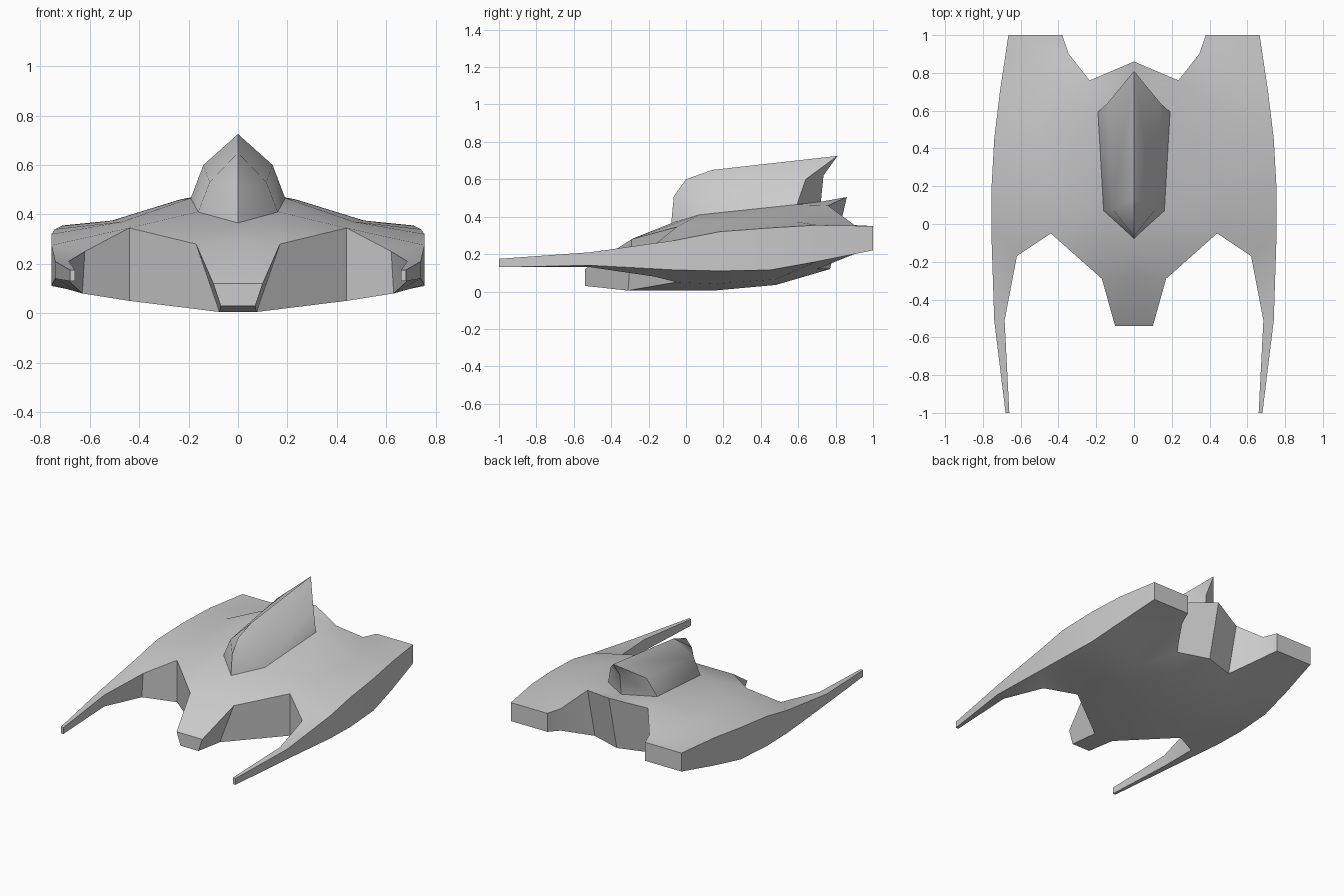
import bpy, bmesh, math
from mathutils import Vector
from mathutils.geometry import delaunay_2d_cdt

if "Cube" in bpy.data.objects:
    bpy.data.objects.remove(bpy.data.objects["Cube"])


def finish(bm, name, angle):
    """Mirror the right half across x = 0, weld it and smooth-shade it."""
    bmesh.ops.remove_doubles(bm, verts=bm.verts, dist=1e-4)
    bmesh.ops.mirror(bm, geom=bm.verts[:] + bm.edges[:] + bm.faces[:],
                     axis='X', merge_dist=1e-4)
    bmesh.ops.remove_doubles(bm, verts=bm.verts, dist=1e-4)
    bmesh.ops.recalc_face_normals(bm, faces=bm.faces)
    mesh = bpy.data.meshes.new(name)
    bm.to_mesh(mesh)
    bm.free()
    obj = bpy.data.objects.new(name, mesh)
    bpy.context.collection.objects.link(obj)
    bpy.ops.object.select_all(action='DESELECT')
    obj.select_set(True)
    bpy.context.view_layer.objects.active = obj
    bpy.ops.object.shade_smooth_by_angle(angle=math.radians(angle))
    return obj


def skin(bm, outline, inner):
    """Triangulate an outline with extra height points inside it."""
    pts = outline + inner
    flat = [Vector(p[:2]) for p in pts]
    co, _, faces, orig, _, _ = delaunay_2d_cdt(
        flat, [], [list(range(len(outline)))], 1, 1e-5)
    verts = [bm.verts.new((c.x, c.y, pts[o[0]][2])) for c, o in zip(co, orig)]
    for f in faces:
        bm.faces.new([verts[i] for i in f])


# Hull: right-half outlines, from nose round the prong and tail to the centre
top = [(0, -.54, .12), (.10, -.54, .12), (.17, -.29, .28), (.44, -.05, .345),
       (.62, -.17, .25), (.685, -.51, .21), (.66, -1, .175), (.68, -1, .175),
       (.74, -.51, .21), (.755, -.05, .275), (.755, .18, .32), (.74, .45, .34),
       (.71, .70, .355), (.665, 1, .35), (.38, 1, .35), (.345, .90, .355),
       (.235, .76, .46), (0, .86, .505)]
bottom = [(0, -.54, .03), (.07, -.54, .03), (.075, -.31, .005), (.44, -.05, .05),
          (.63, -.17, .08), (.685, -.51, .13), (.66, -1, .13), (.68, -1, .13),
          (.74, -.51, .14), (.755, -.05, .115), (.755, .18, .11), (.74, .45, .115),
          (.71, .70, .16), (.665, 1, .22), (.38, 1, .22), (.345, .90, .20),
          (.22, .70, .12), (0, .77, .12)]
top_inner = [(0, -.28, .285), (0, -.08, .365), (.165, .07, .41),
             (.195, .59, .465), (0, .72, .48), (.51, .58, .375), (.47, .2, .37)]
bottom_inner = [(0, -.31, .005), (0, .15, .005), (0, .48, .035),
                (.35, .15, .04), (.35, .48, .065)]

hull = bmesh.new()
skin(hull, top, top_inner)
skin(hull, bottom, bottom_inner)
for i in range(len(top) - 1):
    quad = (top[i], top[i + 1], bottom[i + 1], bottom[i])
    hull.faces.new([hull.verts.new(p) for p in quad])
finish(hull, "hull", 30)

# Dorsal fin: columns of (base, middle, ridge) from front to swept back
columns = [[(0, -.08, .355), (0, -.065, .51), (0, 0, .60)],
           [(.165, .07, .40), (.115, .08, .53), (0, .14, .65)],
           [(.195, .59, .455), (.14, .64, .60), (0, .81, .725)],
           [(0, .72, .47), (0, .735, .62), (0, .81, .725)]]
fin = bmesh.new()
for a, b in zip(columns, columns[1:]):
    for j in range(2):
        quad = dict.fromkeys((a[j], b[j], b[j + 1], a[j + 1]))
        fin.faces.new([fin.verts.new(p) for p in quad])
finish(fin, "dorsal_fin", 40)
